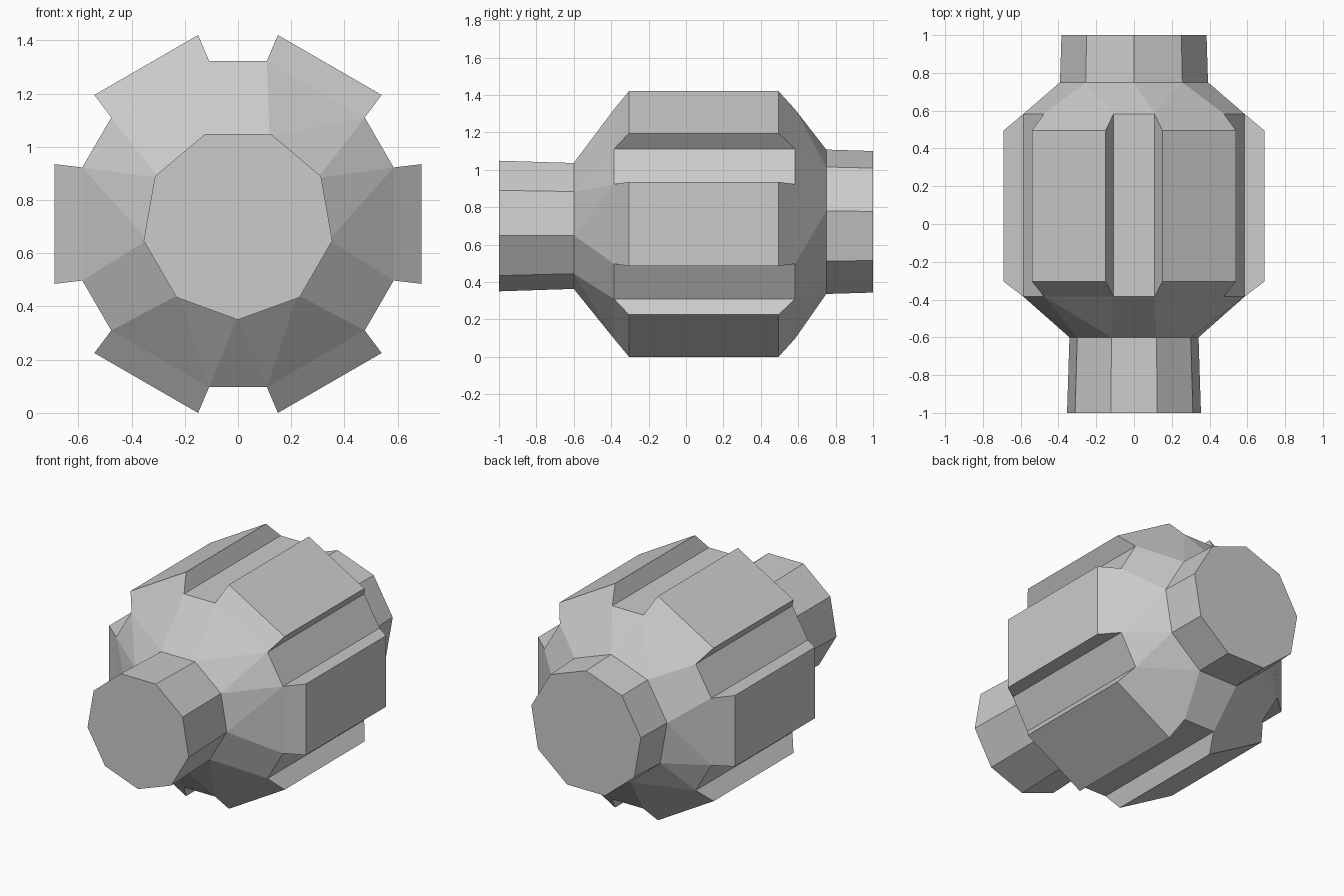
import bpy, bmesh
from math import sin, cos, radians, atan2, hypot, degrees

if "Cube" in bpy.data.objects:
    bpy.data.objects.remove(bpy.data.objects["Cube"])

CZ = 0.71
bm = bmesh.new()


def ring(angles, r, y):
    # angles run clockwise from the top, seen from the front
    return [bm.verts.new((r * sin(radians(a)), y, CZ + r * cos(radians(a)))) for a in angles]


def lobe_angles(half, apothem):
    off = degrees(atan2(half, apothem))
    return [30 + 60 * k + s * off for k in range(6) for s in (-1, 1)]


def loft(a, b):
    n = len(a)
    for i in range(n):
        j = (i + 1) % n
        bm.faces.new((a[i], a[j], b[j], b[i]))


def stitch(a, b):
    # join two rings of different counts, always along the shorter diagonal
    i = j = 0
    na, nb = len(a), len(b)
    while i < na or j < nb:
        p, q = a[i % na], b[j % nb]
        p2, q2 = a[(i + 1) % na], b[(j + 1) % nb]
        if j == nb or (i < na and (p2.co - q.co).length < (q2.co - p.co).length):
            bm.faces.new((p, p2, q))
            i += 1
        else:
            bm.faces.new((p, q2, q))
            j += 1


# Nine-sided necks: front has a corner at the bottom, back has one at the top
front_angles = [20 + 40 * i for i in range(9)]
back_angles = [40 * i for i in range(9)]
front_cap = ring(front_angles, 0.36, -1.0)
front_root = ring(front_angles, 0.347, -0.6)
back_root = ring(back_angles, 0.398, 0.75)
back_cap = ring(back_angles, 0.39, 1.0)
loft(front_cap, front_root)
loft(back_root, back_cap)
bm.faces.new(front_cap)
bm.faces.new(back_cap)

# Six-groove barrel: inner corners at groove floors, outer corners on raised ribs
inner = lobe_angles(0.2125, 0.585)
outer = lobe_angles(0.225, 0.69)
ri, ro = hypot(0.2125, 0.585), hypot(0.225, 0.69)
fi, bi = ring(inner, ri, -0.385), ring(inner, ri, 0.583)
fo, bo = ring(outer, ro, -0.305), ring(outer, ro, 0.495)

# Shoulders from the necks to the barrel
stitch(front_root, fi)
stitch(back_root, bi)

for k in range(6):
    l, r, n = 2 * k, 2 * k + 1, (2 * k + 2) % 12
    bm.faces.new((fi[l], fi[r], fo[r], fo[l]))      # rib front bevel
    bm.faces.new((bi[l], bi[r], bo[r], bo[l]))      # rib back bevel
    bm.faces.new((fo[l], fo[r], bo[r], bo[l]))      # rib top
    bm.faces.new((fi[r], fi[n], bi[n], bi[r]))      # groove floor
    for c in (l, r):                                # rib sides
        bm.faces.new((fi[c], fo[c], bo[c], bi[c]))

bmesh.ops.recalc_face_normals(bm, faces=bm.faces[:])
mesh = bpy.data.meshes.new("ribbed_barrel")
bm.to_mesh(mesh)
bm.free()
bpy.context.collection.objects.link(bpy.data.objects.new("ribbed_barrel", mesh))
